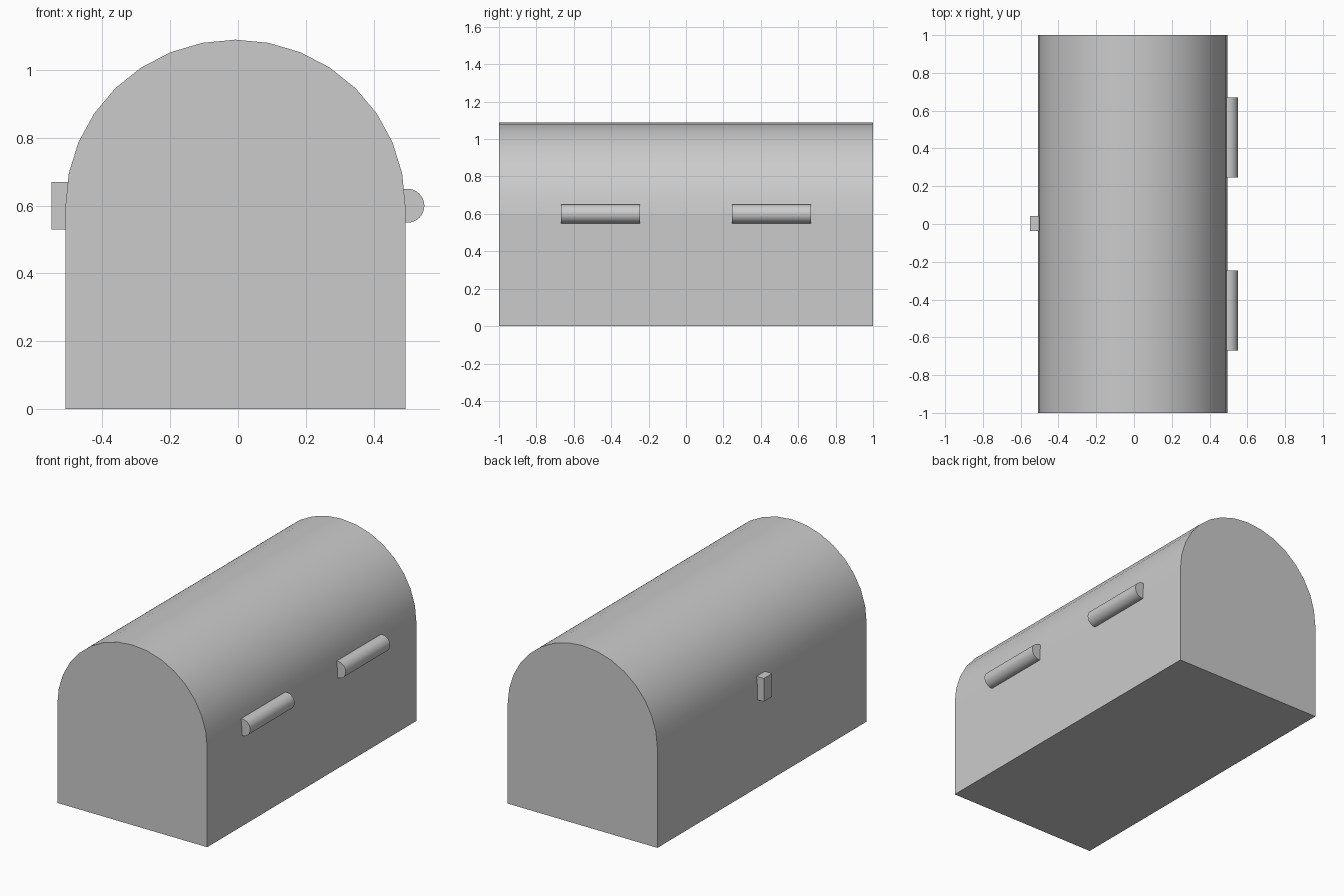
import bpy, bmesh
from math import sin, cos, pi

if "Cube" in bpy.data.objects:
    bpy.data.objects.remove(bpy.data.objects["Cube"])


def arc(cx, cz, rx, rz, start, end, steps):
    """Points of an elliptical arc in the XZ plane."""
    angles = [start + (end - start) * i / steps for i in range(steps + 1)]
    return [(cx + rx * cos(a), cz + rz * sin(a)) for a in angles]


def extrude_profile(name, profile, y0, y1, curved=0):
    """Extrude an XZ profile along y; its first `curved` sides are shaded smooth."""
    bm = bmesh.new()
    front = [bm.verts.new((x, y0, z)) for x, z in profile]
    back = [bm.verts.new((x, y1, z)) for x, z in profile]
    bm.faces.new(front)
    bm.faces.new(back[::-1])
    n = len(profile)
    for i in range(n):
        j = (i + 1) % n
        side = bm.faces.new((front[i], back[i], back[j], front[j]))
        side.smooth = i < curved
    bmesh.ops.recalc_face_normals(bm, faces=bm.faces)
    # keep the borders between flat and curved sides crisp
    for e in bm.edges:
        e.smooth = all(f.smooth for f in e.link_faces)
    mesh = bpy.data.meshes.new(name)
    bm.to_mesh(mesh)
    bm.free()
    obj = bpy.data.objects.new(name, mesh)
    bpy.context.collection.objects.link(obj)
    return obj


# Chest: straight walls with a barrel lid
cx, half_w, seam = -0.0075, 0.5015, 0.6
lid = arc(cx, seam, half_w, 0.49, 0, pi, 16)
walls = [(cx - half_w, 0), (cx + half_w, 0)]
extrude_profile("chest_body", lid + walls, -1, 1, curved=16)

# Two half-round hinges along the seam at the back
hinge = arc(0.5, seam, 0.05, 0.05, -pi / 2, pi / 2, 16) + [(0.48, 0.65), (0.48, 0.55)]
for label, y in (("near", -0.457), ("far", 0.457)):
    extrude_profile("hinge_" + label, hinge, y - 0.212, y + 0.212, curved=16)

# Latch block on the opposite side
latch = [(-0.55, 0.53), (-0.49, 0.53), (-0.49, 0.67), (-0.55, 0.67)]
extrude_profile("latch", latch, -0.038, 0.042)
